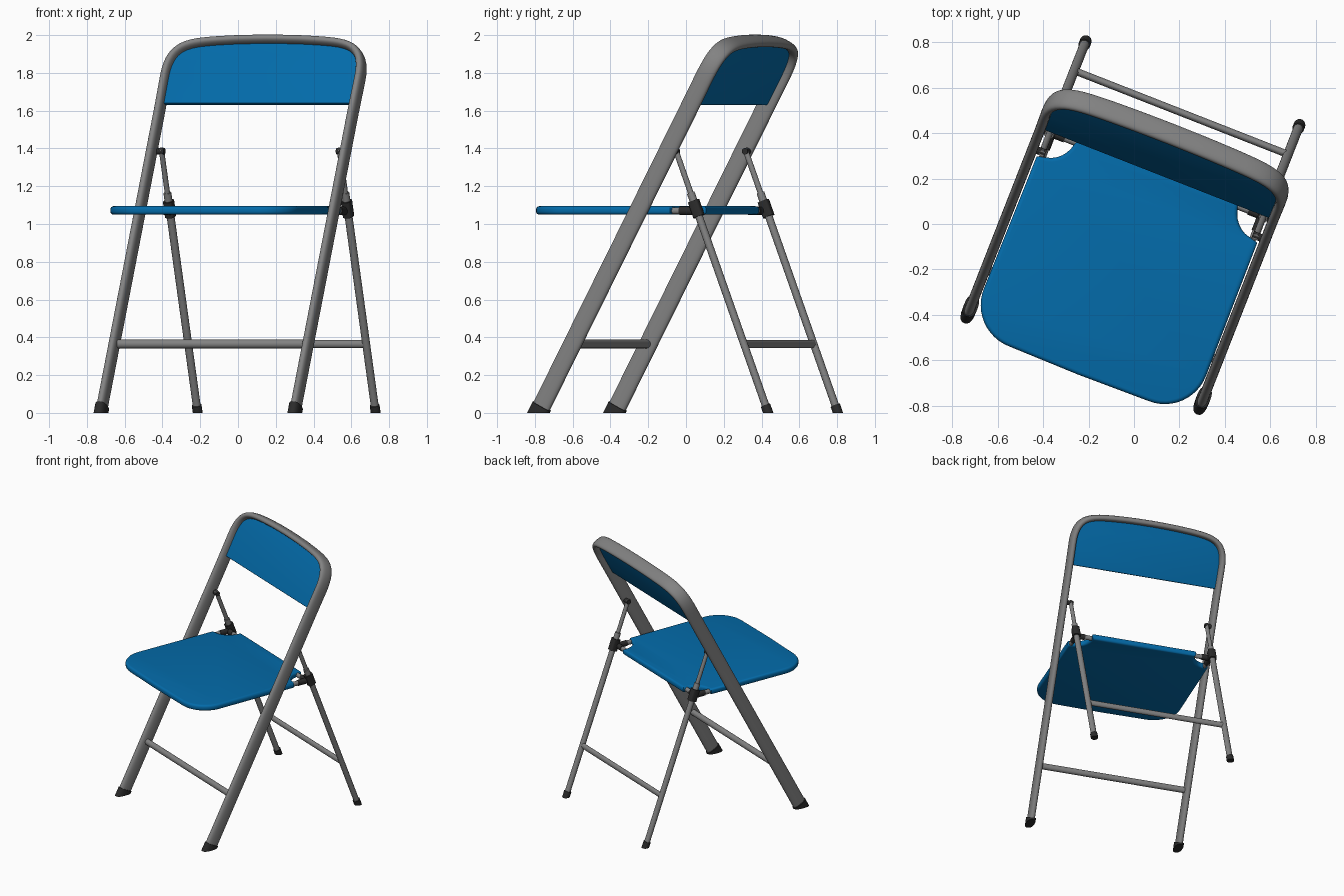
import bpy, bmesh, math
from mathutils import Vector, Matrix

if "Cube" in bpy.data.objects:
    bpy.data.objects.remove(bpy.data.objects["Cube"])

PLACE = Matrix.Translation((0.013, -0.005, 0)) @ Matrix.Rotation(math.radians(-21.4), 4, 'Z')


def material(name, rgb):
    m = bpy.data.materials.new(name)
    m.diffuse_color = (*rgb, 1)
    m.use_nodes = True
    m.node_tree.nodes["Principled BSDF"].inputs["Base Color"].default_value = m.diffuse_color
    return m


BLUE = material("blue", (0.001, 0.147, 0.4))
GREY = material("grey metal", (0.225, 0.225, 0.225))
BLACK = material("black plastic", (0.024, 0.024, 0.024))


def finish(name, bm, mat):
    """Smooth the faces, keep hard edges sharp, place the object."""
    bmesh.ops.recalc_face_normals(bm, faces=bm.faces)
    for f in bm.faces:
        f.smooth = True
    for e in bm.edges:
        if len(e.link_faces) == 2:
            e.smooth = e.calc_face_angle(0) < math.radians(38)
    me = bpy.data.meshes.new(name)
    bm.to_mesh(me)
    bm.free()
    me.materials.append(mat)
    ob = bpy.data.objects.new(name, me)
    ob.matrix_world = PLACE
    bpy.context.collection.objects.link(ob)
    return ob


def sweep(name, pts, width, depth, normal, mat, power=2.0, floor=False, n=20):
    """Oval tube along a path; depth lies along the normal."""
    bm = bmesh.new()
    pts = [Vector(p) for p in pts]
    normal = Vector(normal).normalized()
    rings = []
    for i, p in enumerate(pts):
        t = (pts[min(i + 1, len(pts) - 1)] - pts[max(i - 1, 0)]).normalized()
        side = t.cross(normal).normalized()
        dep = side.cross(t)
        ring = []
        for k in range(n):
            a = 2 * math.pi * k / n
            c, s = math.cos(a), math.sin(a)
            c = math.copysign(abs(c) ** (2 / power), c)
            s = math.copysign(abs(s) ** (2 / power), s)
            ring.append(bm.verts.new(p + side * c * width / 2 + dep * s * depth / 2))
        rings.append(ring)
    for a, b in zip(rings, rings[1:]):
        for k in range(n):
            bm.faces.new((a[k], a[(k + 1) % n], b[(k + 1) % n], b[k]))
    bm.faces.new(rings[0])
    bm.faces.new(rings[-1])
    if floor:
        geom = bm.verts[:] + bm.edges[:] + bm.faces[:]
        cut = bmesh.ops.bisect_plane(bm, geom=geom, plane_co=(0, 0, 0),
                                     plane_no=(0, 0, -1), clear_outer=True)
        edges = [e for e in cut["geom_cut"] if isinstance(e, bmesh.types.BMEdge)]
        bmesh.ops.contextual_create(bm, geom=edges)
    return finish(name, bm, mat)


def slab(name, outline, offset, mat, bevel=0):
    """Flat panel extruded by an offset, with rounded rim."""
    bm = bmesh.new()
    offset = Vector(offset)
    lo = [bm.verts.new(Vector(p) - offset / 2) for p in outline]
    hi = [bm.verts.new(Vector(p) + offset / 2) for p in outline]
    bottom, top = bm.faces.new(lo[::-1]), bm.faces.new(hi)
    for i in range(len(lo)):
        j = (i + 1) % len(lo)
        bm.faces.new((lo[i], lo[j], hi[j], hi[i]))
    bmesh.ops.recalc_face_normals(bm, faces=bm.faces)
    if bevel:
        rim = list(bottom.edges) + list(top.edges)
        bmesh.ops.bevel(bm, geom=rim, offset=bevel, segments=4, affect='EDGES', profile=0.5)
    return finish(name, bm, mat)


def front(u, z):       # point on the main frame plane
    return Vector((u, -0.618 + 0.531 * z, z))


def rear(u, z):        # point on the rear leg line
    return Vector((u, 0.671 - 0.378 * z, z))


FN = Vector((0, 1, -0.531)).normalized()
RN = Vector((0, 1, 0.378)).normalized()
W = 0.551              # half width of main frame
R = 0.506              # half width of rear legs

# Main frame: one bent oval tube from foot to foot
half = [(W, 0.03), (W, 0.6), (W, 1.2), (W, 1.6)]
ctrl = [(W + 0.002, 1.76), (W + 0.008, 1.945), (0.45, 1.95), (0.28, 1.962)]
for i in range(15):
    t = i / 14
    b = ((1 - t) ** 3, 3 * t * (1 - t) ** 2, 3 * t * t * (1 - t), t ** 3)
    half.append(tuple(sum(w * c[k] for w, c in zip(b, ctrl)) for k in (0, 1)))
half += [(0.18, 1.967), (0.09, 1.969), (0, 1.97)]
path = half + [(-u, z) for u, z in half[-2::-1]]
sweep("main_frame", [front(u, z) for u, z in path], 0.045, 0.1, FN, GREY, 2.5, n=28)

# Backrest panel filling the top of the frame
upper = [(u * 0.985, z - 0.005) for u, z in path if z > 1.7]
outline = [(W * 0.985, 1.635)] + upper + [(-W * 0.985, 1.635)]
slab("backrest", [front(u, z) for u, z in outline], FN * 0.022, BLUE, 0.004)

# Seat: rounded front corners, notched rear corners
side = [(0.0, 0.27), (0.385, 0.27)]
for i in range(9):     # concave notch
    a = math.radians(180 + 90 * i / 8)
    side.append((0.5 + 0.115 * math.cos(a), 0.255 + 0.125 * math.sin(a)))
side.append((0.522, 0.12))
for i in range(13):    # front corner
    a = math.radians(-90 * i / 12)
    side.append((0.331 + 0.195 * math.cos(a), -0.508 + 0.195 * math.sin(a)))
side.append((0.0, -0.708))
seat = side + [(-u, v) for u, v in side[-2:0:-1]]
slab("seat", [(u, v, 1.072) for u, v in seat], (0, 0, 0.045), BLUE, 0.017)

# Crossbars
sweep("front_crossbar", [front(-W, 0.365), front(W, 0.365)], 0.046, 0.04, (0, 1, 0), GREY)
sweep("rear_crossbar", [rear(-R, 0.365), rear(R, 0.365)], 0.042, 0.032, (0, 1, 0), GREY)

for s, tag in ((-1, "left"), (1, "right")):
    # Feet
    sweep("front_foot_" + tag, [front(s * W, -0.08), front(s * W, 0.036)],
          0.062, 0.11, FN, BLACK, 2.5, True)
    sweep("rear_foot_" + tag, [rear(s * R, -0.05), rear(s * R, 0.04)],
          0.052, 0.052, RN, BLACK, 2.0, True)
    # Rear leg with thinner upper strut
    sweep("rear_leg_" + tag, [rear(s * R, 0.02), rear(s * R, 1.1)], 0.042, 0.04, RN, GREY)
    sweep("rear_strut_" + tag, [rear(s * R, 1.08), rear(s * R, 1.4)], 0.028, 0.03, RN, GREY)
    sweep("strut_sleeve_" + tag, [rear(s * R, 1.1), rear(s * R, 1.165)], 0.042, 0.042, RN, GREY)
    # Top pivot pin
    p = rear(s * R, 1.385)
    sweep("pivot_pin_" + tag, [p - Vector((s * 0.016, 0, 0)), p + Vector((s * 0.035, 0, 0))],
          0.034, 0.034, (0, 1, 0), BLACK)
    # Clip, rods and bushings joining the seat to the rear leg
    sweep("seat_clip_" + tag, [rear(s * R, 1.04), rear(s * R, 1.122)], 0.052, 0.058, RN, BLACK, 4)
    v = rear(0, 1.07).y
    sweep("seat_side_rod_" + tag, [(s * 0.497, 0.06, 1.07), (s * 0.497, v, 1.07)],
          0.03, 0.036, (0, 0, 1), GREY)
    sweep("side_rod_bushing_" + tag, [(s * 0.497, 0.165, 1.07), (s * 0.497, v, 1.07)],
          0.038, 0.044, (0, 0, 1), BLACK)
    sweep("seat_back_rod_" + tag, [(s * 0.36, 0.24, 1.07), (s * R, 0.24, 1.07)],
          0.03, 0.034, (0, 0, 1), GREY)
    sweep("back_rod_bushing_" + tag, [(s * 0.435, 0.24, 1.07), (s * R, 0.24, 1.07)],
          0.038, 0.042, (0, 0, 1), BLACK)
